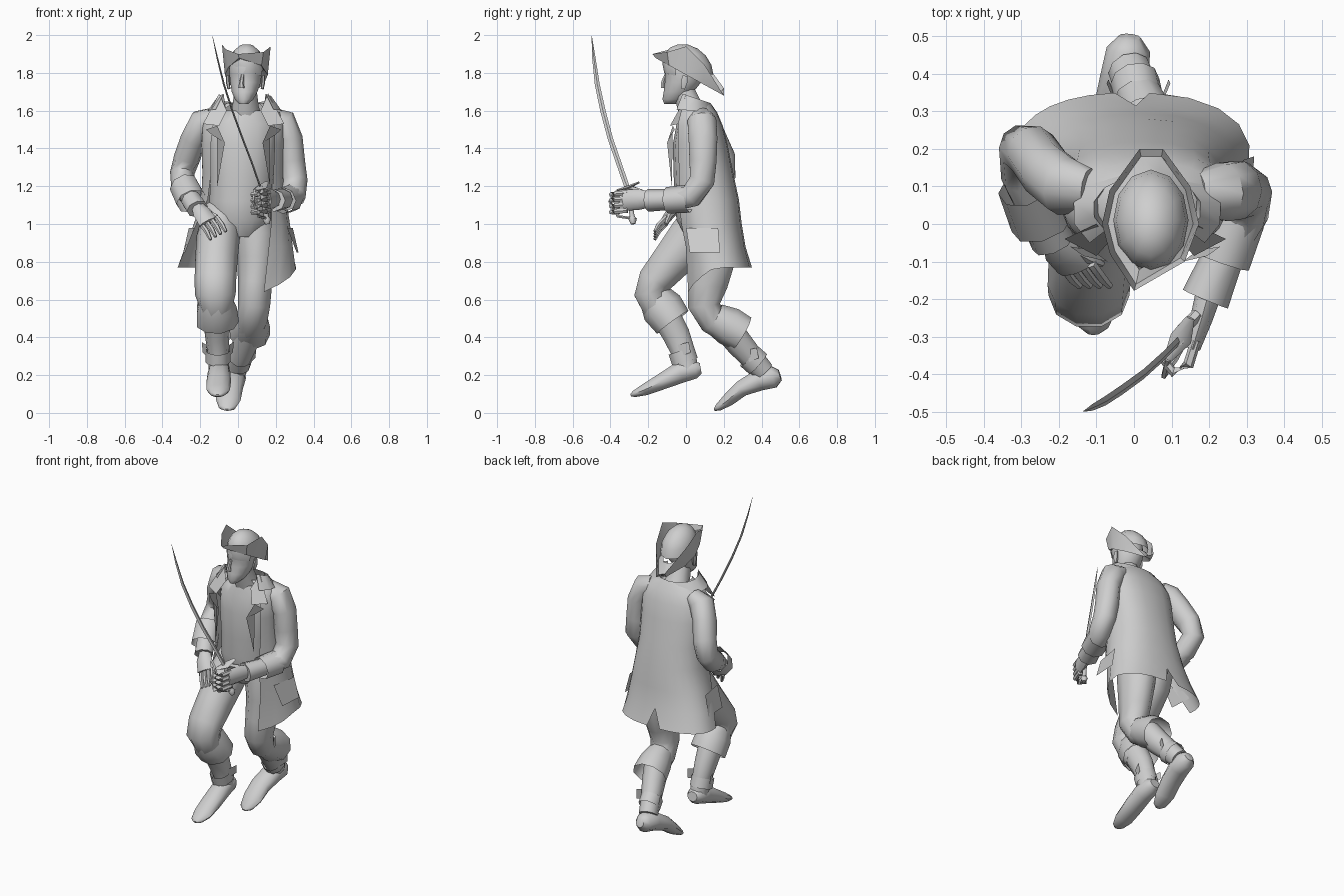
import bpy, bmesh, math
from mathutils import Vector

mat = bpy.data.materials.new("light_grey")
mat.diffuse_color = (0.62, 0.62, 0.62, 1)


def finish(name, bm, angle=50, recalc=True):
    if recalc:
        bmesh.ops.recalc_face_normals(bm, faces=bm.faces[:])
    me = bpy.data.meshes.new(name)
    bm.to_mesh(me)
    bm.free()
    me.materials.append(mat)
    ob = bpy.data.objects.new(name, me)
    bpy.context.collection.objects.link(ob)
    bpy.ops.object.select_all(action='DESELECT')
    ob.select_set(True)
    bpy.context.view_layer.objects.active = ob
    bpy.ops.object.shade_smooth_by_angle(angle=math.radians(angle))
    return ob


def bridge(bm, a, b, closed=True):
    n = len(a)
    for i in range(n if closed else n - 1):
        j = (i + 1) % n
        bm.faces.new((a[i], a[j], b[j], b[i]))


def tube(name, path, n=10, caps=True, angle=50):
    """Elliptical rings (x, y, z, side radius, other radius) along a path."""
    bm = bmesh.new()
    pts = [Vector(p[:3]) for p in path]
    rings = []
    for i, p in enumerate(path):
        t = (pts[min(i + 1, len(pts) - 1)] - pts[max(i - 1, 0)]).normalized()
        x = Vector((1, 0, 0))
        s = (x - t * x.dot(t)).normalized()
        u = t.cross(s)
        rings.append([bm.verts.new(pts[i] + s * p[3] * math.cos(a) + u * p[4] * math.sin(a))
                      for a in (2 * math.pi * k / n for k in range(n))])
    for a, b in zip(rings, rings[1:]):
        bridge(bm, a, b)
    if caps:
        bm.faces.new(rings[0])
        bm.faces.new(rings[-1])
    return finish(name, bm, angle)


def stack(name, rows, n=14):
    """Horizontal rings: z, centre x, front y, back y, half width."""
    bm = bmesh.new()
    rings = []
    for z, cx, yf, yb, rx in rows:
        rings.append([bm.verts.new((cx + rx * math.sin(a), (yf + yb) / 2 + (yb - yf) / 2 * math.cos(a), z))
                      for a in (2 * math.pi * k / n for k in range(n))])
    for a, b in zip(rings, rings[1:]):
        bridge(bm, a, b)
    bm.faces.new(rings[0])
    bm.faces.new(rings[-1])
    return finish(name, bm)


def plate(name, pts):
    bm = bmesh.new()
    bm.faces.new([bm.verts.new(p) for p in pts])
    return finish(name, bm, recalc=False)


# Head, nose, ears, neck
stack("head", [(1.635, .03, -.115, -.04, .025), (1.66, .032, -.125, 0, .05), (1.70, .035, -.118, .04, .07),
               (1.75, .04, -.112, .08, .083), (1.79, .04, -.11, .09, .087), (1.83, .04, -.12, .09, .088),
               (1.88, .04, -.1, .08, .075)])
tube("nose", [(.025, -.108, 1.79, .008, .008), (.018, -.122, 1.745, .013, .013), (.018, -.122, 1.72, .017, .012)], 6)
for s, nm in ((-1, "right"), (1, "left")):
    tube(nm + "_ear", [(.04 + s * .088, -.015, 1.715, .008, .01), (.04 + s * .094, -.01, 1.75, .01, .02),
                       (.04 + s * .094, -.005, 1.785, .008, .015)], 6)
tube("neck", [(.04, -.01, 1.7, .06, .06), (.04, .02, 1.62, .07, .07), (.04, .06, 1.54, .1, .08)])

# Hat: domed crown and folded brim with low back
bm = bmesh.new()
bmesh.ops.create_uvsphere(bm, u_segments=12, v_segments=8, radius=1)
for v in bm.verts:
    v.co = Vector((.045 + v.co.x * .1, .01 + v.co.y * .135, 1.82 + v.co.z * .13 - v.co.y * .03))
bmesh.ops.delete(bm, geom=[v for v in bm.verts if v.co.z < 1.78], context='VERTS')
finish("hat_crown", bm)
rim = [(0, -.178, 1.9), (-.064, -.08, 1.925), (-.085, 0, 1.95), (-.065, .09, 1.87), (.015, .2, 1.72),
       (.077, .2, 1.68), (.15, .1, 1.84), (.173, 0, 1.94), (.135, -.1, 1.91)]
bm = bmesh.new()
outer, fold, inner = [], [], []
for x, y, z in rim:
    fx, fy = .045 + (x - .045) * .88, y * .9
    outer.append(bm.verts.new((x, y, z)))
    fold.append(bm.verts.new((fx, fy, 1.79 - .55 * fy)))
    inner.append(bm.verts.new((.045 + (x - .045) * .7, y * .68, 1.82 - .3 * y)))
bridge(bm, outer, fold)
bridge(bm, fold, inner)
finish("hat_brim", bm, 40)

# Vest and hips
stack("vest", [(.93, .0, .0, .24, .12), (1.02, .01, -.05, .25, .17), (1.12, .01, -.06, .24, .165),
               (1.25, .02, -.065, .21, .17), (1.42, .025, -.07, .18, .18), (1.53, .03, -.05, .16, .18),
               (1.6, .04, -.03, .13, .11)])

# Coat: open shell built as two halves, split by a vent at the back
coat = [  # z, centre x, front y, back y, half width, right edge angle, left edge angle
    (1.64, .04, -.03, .13, .1, 140, 140), (1.59, .035, -.05, .165, .19, 140, 140),
    (1.52, .03, -.075, .195, .22, 136, 136), (1.42, .025, -.085, .22, .22, 133, 133),
    (1.27, .025, -.08, .25, .215, 132, 134), (1.13, .03, -.07, .28, .225, 125, 142),
    (1.0, .02, -.05, .295, .255, 112, 146), (.88, .005, -.02, .315, .285, 104, 150),
    (.77, -.005, .0, .35, .315, 98, 157)]
bm = bmesh.new()
cols = 8
for side in (-1, 1):
    rows = []
    for r, (z, cx, yf, yb, rx, aR, aL) in enumerate(coat):
        end = aL if side > 0 else aR
        start = 6 if r == len(coat) - 1 else 0
        row = []
        for k in range(cols + 1):
            d = start + (end - start) * k / cols
            a = math.radians(d)
            drop = .13 * max(0, d - 95) / 62 if r == len(coat) - 1 and side > 0 else 0
            sx, cy = math.sin(a), math.cos(a)
            row.append(bm.verts.new((cx + side * rx * abs(sx) ** .85,
                                     (yf + yb) / 2 + (yb - yf) / 2 * math.copysign(abs(cy) ** .85, cy), z - drop)))
        rows.append(row)
    for a, b in zip(rows, rows[1:]):
        bridge(bm, a, b, False)
bmesh.ops.remove_doubles(bm, verts=bm.verts[:], dist=.0005)
finish("coat", bm, 60)

# Standing collar
bm = bmesh.new()
rows = [[bm.verts.new((.035 + rx * math.sin(a), .05 - .01 * k + ry * math.cos(a), z + .05 * (1 - math.cos(a)) * f))
         for a in (math.radians(-130 + 26 * i) for i in range(11))]
        for k, (z, rx, ry, f) in enumerate(((1.6, .13, .1, 0), (1.64, .145, .09, .6), (1.59, .2, .125, .2)))]
for a, b in zip(rows, rows[1:]):
    bridge(bm, a, b, False)
finish("collar", bm)

# Collar points, lapels, pocket flaps on both sides
for s, nm in ((-1, "right"), (1, "left")):
    c = .03
    plate(nm + "_collar_point", [(c + s * x, y, z) for x, y, z in
                                 ((.09, -.04, 1.6), (.13, .0, 1.69), (.215, -.04, 1.53), (.13, -.085, 1.52))])
    plate(nm + "_lapel", [(c + s * x, y, z) for x, y, z in
                          ((.14, -.07, 1.52), (.2, -.06, 1.5), (.165, -.085, 1.47), (.1, -.1, 1.43), (.14, -.075, 1.2))])
    px = .3 if s > 0 else -.27
    plate(nm + "_pocket_flap", [(px - s * .04, .0, .98), (px - s * .01, .17, .98), (px + s * .02, .18, .85),
                                (px + s * .01, .02, .85)])

# Sleeves and cuffs
tube("left_sleeve", [(.17, .08, 1.57, .05, .06), (.235, .085, 1.54, .075, .08), (.275, .09, 1.45, .068, .08),
                     (.285, .09, 1.33, .07, .075), (.3, .085, 1.23, .068, .07), (.29, .03, 1.15, .07, .065),
                     (.25, -.05, 1.13, .065, .06)])
tube("left_cuff", [(.275, .015, 1.135, .075, .075), (.235, -.1, 1.125, .075, .07)], 8, False)
tube("left_frill", [(.24, -.08, 1.13, .055, .055), (.19, -.2, 1.125, .065, .06)], 8)
tube("right_sleeve", [(-.12, .09, 1.57, .05, .06), (-.185, .1, 1.54, .075, .08), (-.235, .14, 1.45, .07, .08),
                      (-.27, .19, 1.35, .07, .075), (-.295, .2, 1.27, .065, .07), (-.29, .13, 1.2, .065, .07),
                      (-.25, .04, 1.15, .06, .06)])
tube("right_cuff", [(-.285, .1, 1.2, .08, .08), (-.245, .0, 1.12, .085, .075)], 8, False)
tube("right_frill", [(-.25, .02, 1.13, .055, .055), (-.215, -.05, 1.08, .06, .05)], 8)

# Sword hand wrapped round the grip
tube("left_hand", [(.2, -.18, 1.13, .035, .04), (.18, -.25, 1.13, .03, .055), (.155, -.33, 1.125, .022, .055)], 8)
for i in range(4):
    z = 1.165 - .031 * i
    tube("left_finger", [(.165, -.31, z, .014, .015), (.145, -.375, z - .005, .015, .015),
                         (.105, -.395, z - .008, .014, .014), (.075, -.355, z - .01, .012, .013)], 6)
tube("left_thumb", [(.17, -.24, 1.17, .017, .017), (.13, -.28, 1.185, .017, .015), (.1, -.33, 1.18, .012, .012)], 6)

# Relaxed hand with spread fingers
tube("right_hand", [(-.22, -.03, 1.1, .03, .03), (-.19, -.08, 1.06, .05, .028), (-.155, -.115, 1.01, .055, .022)], 8)
for i in range(4):
    x = -.195 + .027 * i
    tube("right_finger", [(x, -.105, 1.0 + .012 * i, .014, .014), (x + .03, -.145, .96 + .012 * i, .014, .014),
                          (x + .05, -.165, .918 + .014 * i, .009, .009)], 6)
tube("right_thumb", [(-.18, -.06, 1.07, .018, .018), (-.12, -.09, 1.04, .016, .016), (-.085, -.105, 1.0, .01, .01)], 6)

# Sword: curved blade, guard, grip and pommel
tube("blade", [(.12, -.31, 1.19, .005, .014), (.075, -.355, 1.32, .005, .014), (.025, -.4, 1.45, .005, .014),
               (-.03, -.44, 1.6, .005, .014), (-.075, -.47, 1.74, .005, .013), (-.11, -.488, 1.88, .004, .009),
               (-.135, -.499, 1.995, .001, .001)], 4, True, 30)
tube("grip", [(.12, -.31, 1.2, .013, .013), (.15, -.285, 1.04, .013, .013)], 8)
tube("guard", [(.15, -.25, 1.22, .012, .006), (.125, -.305, 1.195, .03, .01), (.09, -.36, 1.18, .012, .006)], 6)
tube("knuckle_bow", [(.09, -.36, 1.18, .008, .008), (.08, -.405, 1.12, .008, .008), (.11, -.36, 1.04, .008, .008),
                     (.15, -.285, 1.03, .008, .008)], 5)
tube("pommel", [(.148, -.285, 1.045, .01, .01), (.152, -.282, 1.025, .022, .022), (.156, -.28, 1.0, .012, .012)], 8)

# Breeches
tube("left_breeches", [(.085, .14, 1.06, .1, .12), (.095, .14, .95, .115, .135), (.1, .14, .82, .105, .13),
                       (.09, .115, .68, .09, .11), (.085, .095, .57, .085, .09), (.075, .14, .485, .08, .075),
                       (.06, .23, .43, .07, .07)])
tube("right_breeches", [(-.085, .12, 1.06, .1, .12), (-.105, .03, .93, .115, .13), (-.115, -.08, .8, .112, .11),
                        (-.12, -.165, .7, .11, .095), (-.12, -.19, .63, .108, .088), (-.115, -.15, .55, .085, .08),
                        (-.11, -.1, .48, .07, .07)])

# Boots: flared top, shaft, foot, strap
tube("right_boot_top", [(-.12, -.165, .615, .085, .09), (-.115, -.125, .555, .108, .115),
                        (-.11, -.07, .48, .115, .105)], 9, False)
tube("right_boot_shaft", [(-.11, -.11, .52, .075, .08), (-.11, -.05, .41, .065, .075), (-.105, -.01, .31, .055, .065),
                          (-.1, .01, .22, .055, .06)])
tube("right_boot_foot", [(-.1, .078, .235, .035, .03), (-.1, .05, .23, .055, .05), (-.1, -.03, .215, .06, .06),
                         (-.102, -.13, .165, .065, .045), (-.105, -.22, .122, .062, .032),
                         (-.108, -.275, .1, .04, .018), (-.108, -.293, .093, .015, .006)])
tube("left_boot_top", [(.08, .15, .5, .08, .085), (.07, .225, .46, .1, .105), (.06, .295, .42, .11, .1)], 9, False)
tube("left_boot_shaft", [(.065, .21, .46, .075, .08), (.04, .28, .37, .07, .075), (.01, .35, .29, .06, .065),
                         (-.012, .41, .22, .058, .06)])
tube("left_boot_foot", [(-.012, .498, .2, .03, .03), (-.015, .465, .19, .058, .06), (-.025, .39, .175, .065, .06),
                        (-.042, .295, .13, .068, .045), (-.052, .225, .07, .066, .036),
                        (-.058, .17, .028, .045, .02), (-.06, .15, .016, .015, .006)])
for nm, (x, y, z), d in (("right", (-.107, -.025, .33), (0, .02, -.06)), ("left", (.012, .335, .3), (-.01, .045, -.04))):
    tube(nm + "_boot_strap", [(x, y, z, .066, .074), (x + d[0], y + d[1], z + d[2], .066, .074)], 10, False)
    for s in (-1, 1):
        plate(nm + "_strap_end", [(x + s * .06, y - .02, z + .03), (x + s * .085, y + .04, z + .045),
                                  (x + s * .08, y + .05, z - .01), (x + s * .06, y, z - .03)])
